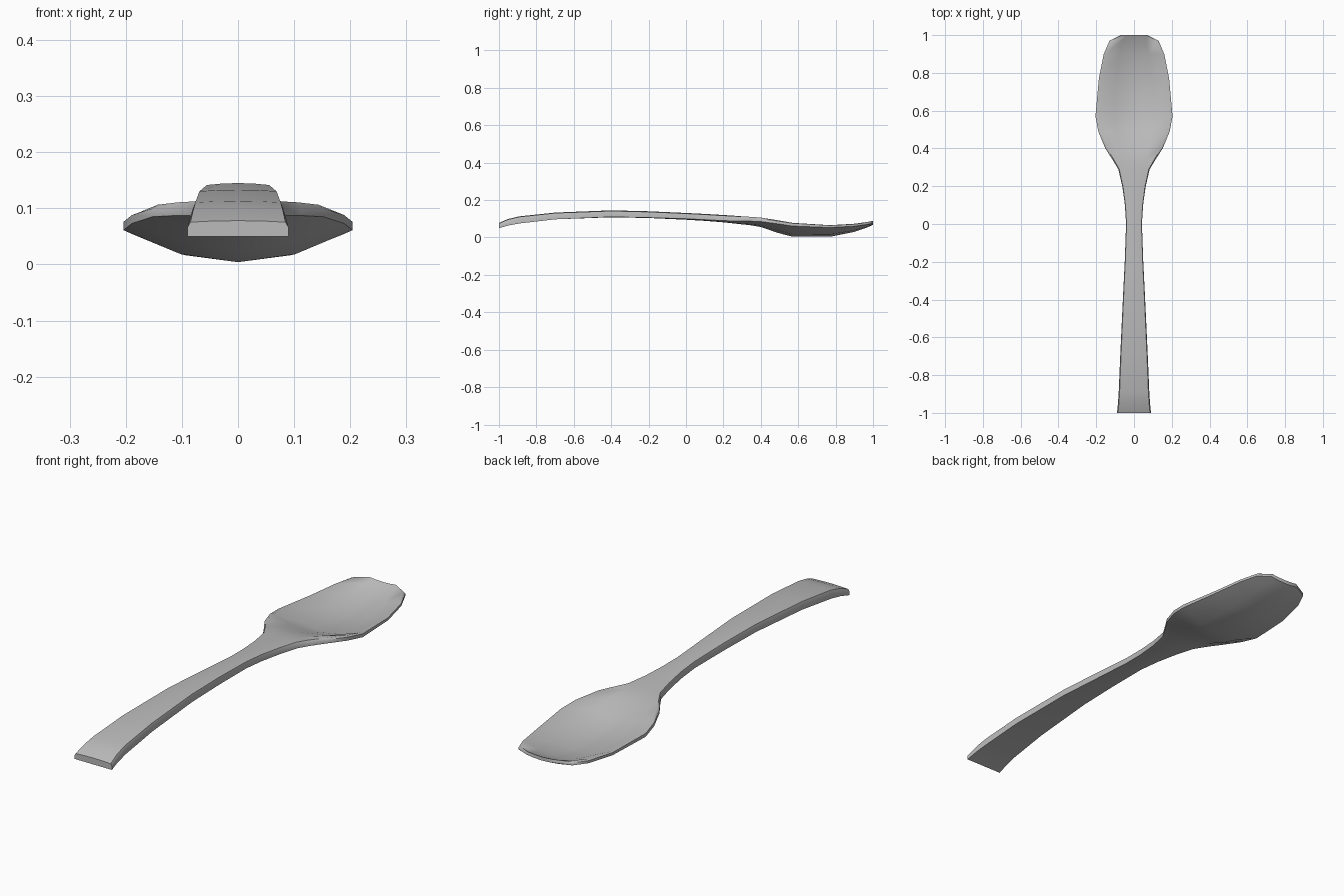
import bpy, bmesh
from math import radians

cube = bpy.data.objects.get("Cube")
if cube:
    bpy.data.objects.remove(cube, do_unlink=True)

steel = bpy.data.materials.new("grey_metal")
steel.use_nodes = True
colour = (0.5, 0.5, 0.5, 1)
steel.diffuse_color = colour
steel.node_tree.nodes["Principled BSDF"].inputs["Base Color"].default_value = colour

# Stations: y, half width, rim top, rim bottom, centre top, centre bottom
STATIONS = [
    (-1, .09, .075, .05, .078, .05),
    (-.95, .085, .096, .064, .099, .064),
    (-.89, .081, .11, .075, .113, .075),
    (-.7, .073, .13, .097, .133, .097),
    (-.4, .059, .141, .11, .145, .108),
    (-.2, .049, .136, .106, .14, .104),
    (0, .042, .127, .1, .131, .095),
    (.1, .048, .122, .095, .126, .089),
    (.2, .062, .116, .09, .12, .081),
    (.29, .083, .112, .087, .114, .071),
    (.34, .113, .111, .087, .108, .066),
    (.4, .152, .108, .085, .094, .056),
    (.49, .189, .096, .073, .062, .025),
    (.57, .204, .084, .061, .034, .004),
    (.77, .186, .071, .053, .025, .004),
    (.9, .16, .077, .06, .046, .03),
    (.97, .13, .085, .069, .07, .054),
    (1, .07, .089, .074, .084, .068),
]


def cross_section(y, w, rim_top, rim_low, mid_top, mid_low):
    """Closed ring: curved top face, narrow rounded edges, curved belly."""
    def top(f):
        return (f * w, y, mid_top + (rim_top - mid_top) * f * f)

    def low(f):
        return (f * w, y, mid_low + (rim_low - mid_low) * f * f)

    edge = rim_top - .35 * (rim_top - rim_low)
    across = (-.94, -.5, 0, .5, .94)
    return ([top(f) for f in across] + [(w, y, edge), low(1)]
            + [low(f) for f in (.5, 0, -.5)] + [low(-1), (-w, y, edge)])


# Spoon: one skin lofted from handle end to bowl tip
bm = bmesh.new()
rings = [[bm.verts.new(p) for p in cross_section(*s)] for s in STATIONS]
for a, b in zip(rings, rings[1:]):
    for i in range(len(a)):
        j = (i + 1) % len(a)
        bm.faces.new((a[i], a[j], b[j], b[i]))
bm.faces.new(rings[0])
bm.faces.new(rings[-1])
bmesh.ops.recalc_face_normals(bm, faces=bm.faces)
mesh = bpy.data.meshes.new("spoon")
bm.to_mesh(mesh)
bm.free()
mesh.materials.append(steel)
spoon = bpy.data.objects.new("spoon", mesh)
bpy.context.collection.objects.link(spoon)

bpy.ops.object.select_all(action='DESELECT')
spoon.select_set(True)
bpy.context.view_layer.objects.active = spoon
bpy.ops.object.shade_smooth_by_angle(angle=radians(50))
